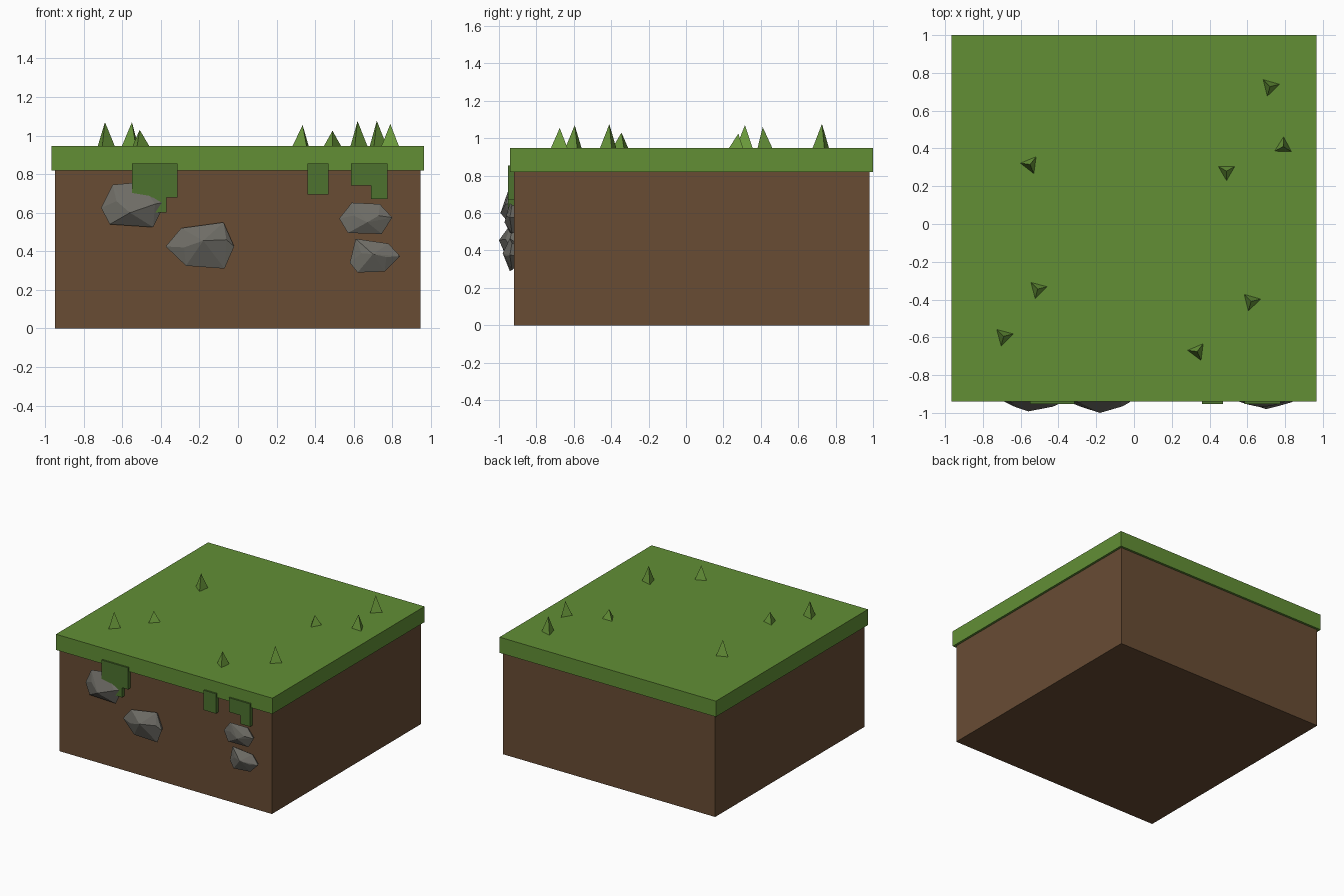
import bpy, bmesh
from math import cos, sin, radians, pi

if "Cube" in bpy.data.objects:
    bpy.data.objects.remove(bpy.data.objects["Cube"])


def mat(name, r, g, b):
    m = bpy.data.materials.new(name)
    m.diffuse_color = (r, g, b, 1)
    m.use_nodes = True
    m.node_tree.nodes["Principled BSDF"].inputs["Base Color"].default_value = m.diffuse_color
    return m


SOIL = mat("soil", .138, .072, .034)
GRASS = mat("grass", .122, .275, .036)
MOSS = mat("moss", .075, .17, .028)
BLADE = mat("blade", .15, .33, .045)
STONE = mat("stone", .16, .155, .135)


def hull(name, points, material):
    """Flat-faced convex solid around a few points."""
    bm = bmesh.new()
    for p in points:
        bm.verts.new(p)
    res = bmesh.ops.convex_hull(bm, input=bm.verts)
    loose = {v for v in res["geom_interior"] + res["geom_unused"]
             if isinstance(v, bmesh.types.BMVert)}
    bmesh.ops.delete(bm, geom=list(loose), context='VERTS')
    bmesh.ops.dissolve_limit(bm, angle_limit=.001, verts=bm.verts, edges=bm.edges)
    bmesh.ops.recalc_face_normals(bm, faces=bm.faces)
    me = bpy.data.meshes.new(name)
    bm.to_mesh(me)
    bm.free()
    me.materials.append(material)
    ob = bpy.data.objects.new(name, me)
    bpy.context.collection.objects.link(ob)
    return ob


def box(name, x, y, z, material):
    return hull(name, [(a, b, c) for a in x for b in y for c in z], material)


# Soil block and overhanging turf slab
box("soil_block", (-.948, .947), (-.92, .982), (0, .83), SOIL)
box("turf_slab", (-.967, .965), (-.94, 1.0), (.82, .947), GRASS)

# Grass patches hanging over the front edge: x range, bottom
for i, (x0, x1, bottom, front) in enumerate([
        (-.55, -.315, .68, -.953), (-.46, -.37, .60, -.951),
        (.36, .47, .695, -.953),
        (.585, .775, .74, -.953), (.69, .775, .67, -.951)]):
    box(f"hanging_grass_{i}", (x0, x1), (front, -.90), (bottom, .855), MOSS)

# Three-sided grass blades: x, y, tip height, turn
for i, (x, y, tip, turn) in enumerate([
        (-.69, -.595, 1.07, 15), (-.55, .315, 1.07, 172),
        (-.51, -.345, 1.03, 15), (.335, -.675, 1.055, 173),
        (.49, .28, 1.025, 30), (.62, -.41, 1.075, 14),
        (.72, .727, 1.077, 14), (.79, .41, 1.06, 88)]):
    base = [(x + .055 * cos(radians(turn) + k * 2 * pi / 3),
             y + .055 * sin(radians(turn) + k * 2 * pi / 3), .94) for k in range(3)]
    hull(f"grass_blade_{i}", base + [(x, y, tip)], BLADE)

# Faceted stones in the front face: outline (x, z), then front ridge points (x, y, z)
STONES = [
    ([(-.71, .625), (-.65, .745), (-.51, .758), (-.375, .655), (-.44, .525), (-.665, .54)],
     [(-.56, -.992, .60), (-.43, -.967, .645), (-.63, -.968, .66)]),
    ([(-.375, .425), (-.295, .52), (-.075, .55), (-.02, .425), (-.07, .31), (-.27, .325)],
     [(-.18, -1.0, .455), (-.06, -.965, .46), (-.28, -.968, .42)]),
    ([(.525, .57), (.59, .652), (.735, .645), (.80, .575), (.745, .49), (.57, .495)],
     [(.67, -.97, .55), (.73, -.962, .585), (.60, -.955, .585)]),
    ([(.58, .34), (.61, .465), (.78, .44), (.84, .375), (.76, .295), (.62, .29)],
     [(.70, -.98, .385), (.77, -.962, .37), (.64, -.96, .39)]),
]
for i, (outline, ridge) in enumerate(STONES):
    rim = [(x, -.93 - .012 * (k % 2), z) for k, (x, z) in enumerate(outline)]
    back = [(x, -1.80 - y, z) for x, y, z in ridge]
    hull(f"stone_{i}", rim + ridge + back, STONE)
